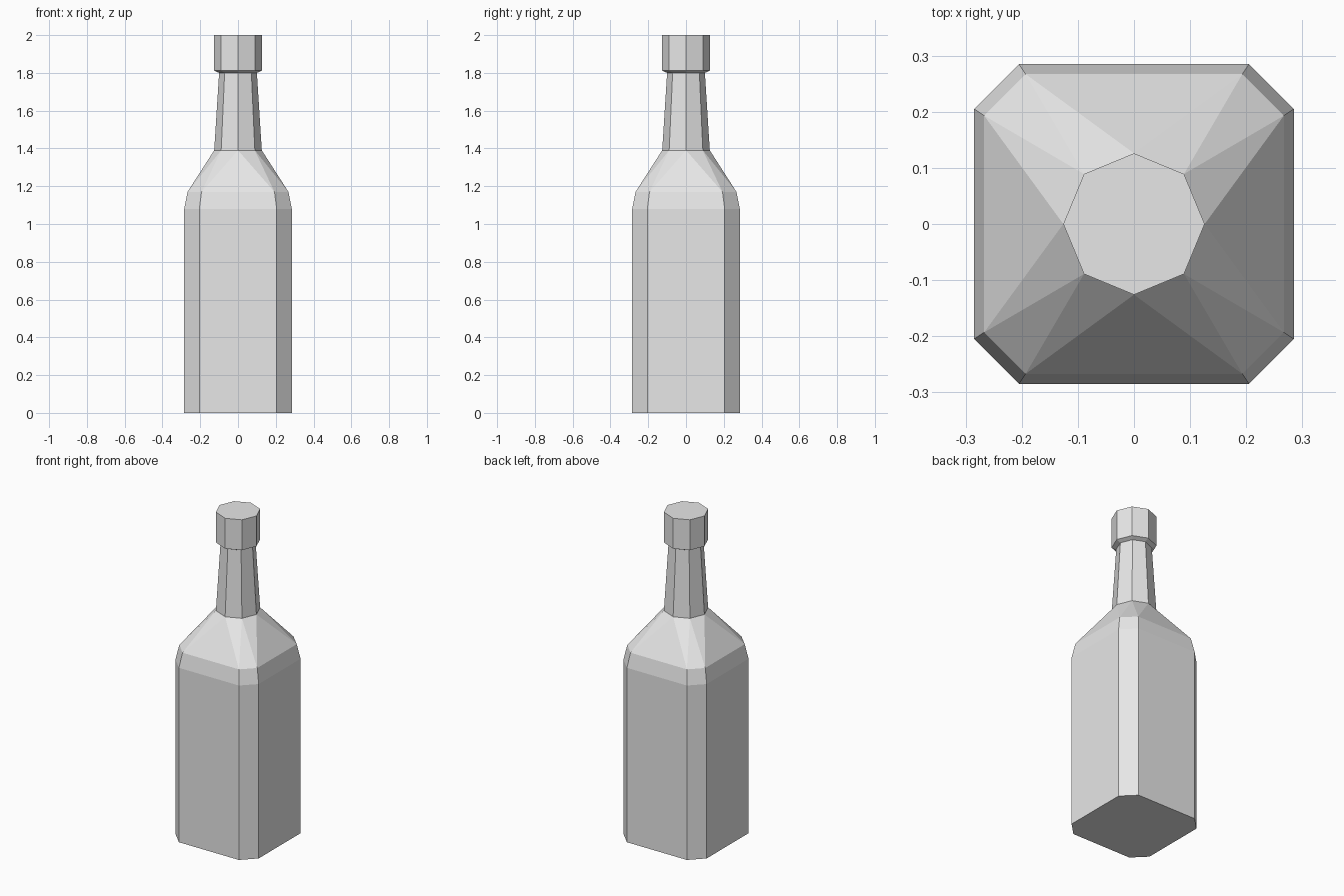
import bpy
import bmesh
from math import cos, sin, pi

cube = bpy.data.objects.get("Cube")
if cube:
    bpy.data.objects.remove(cube, do_unlink=True)

grey = bpy.data.materials.new("plain_grey")
grey.use_nodes = True
grey.diffuse_color = (0.8, 0.8, 0.8, 1)
grey.node_tree.nodes["Principled BSDF"].inputs["Base Color"].default_value = (0.8, 0.8, 0.8, 1)


def chamfered_square(half, corner, z):
    """Square section with cut corners, starting at the +x side."""
    points = []
    for k in range(4):
        c, s = round(cos(k * pi / 2)), round(sin(k * pi / 2))
        for y in (-corner, corner):
            points.append((half * c - y * s, half * s + y * c, z))
    return points


def octagon(radius, z):
    """Regular section with a corner on the +x axis."""
    return [(radius * cos(k * pi / 4), radius * sin(k * pi / 4), z) for k in range(8)]


def loft(name, rings, twisted=(), close_bottom=False, close_top=False):
    """Skin a stack of rings; twisted spans are filled with triangles."""
    bm = bmesh.new()
    loops = [[bm.verts.new(p) for p in ring] for ring in rings]
    for level, (low, high) in enumerate(zip(loops, loops[1:])):
        for i in range(8):
            j = (i + 1) % 8
            if level in twisted:
                bm.faces.new((low[i], low[j], high[i]))
                bm.faces.new((low[j], high[j], high[i]))
            else:
                bm.faces.new((low[i], low[j], high[j], high[i]))
    if close_bottom:
        bm.faces.new(loops[0][::-1])
    if close_top:
        bm.faces.new(loops[-1])
    mesh = bpy.data.meshes.new(name)
    bm.to_mesh(mesh)
    bm.free()
    mesh.materials.append(grey)
    obj = bpy.data.objects.new(name, mesh)
    bpy.context.collection.objects.link(obj)
    return obj


# Body with a bevelled rim and faceted shoulder
loft("bottle_body", [
    chamfered_square(0.285, 0.205, 0),
    chamfered_square(0.285, 0.205, 1.08),
    chamfered_square(0.267, 0.193, 1.17),
    octagon(0.126, 1.39),
], twisted=(2,), close_bottom=True)

# Tapered neck
loft("bottle_neck", [octagon(0.126, 1.39), octagon(0.10, 1.80)])

# Cap with a sloped underside
loft("bottle_cap", [octagon(0.10, 1.80), octagon(0.126, 1.812), octagon(0.126, 2)],
     close_top=True)
